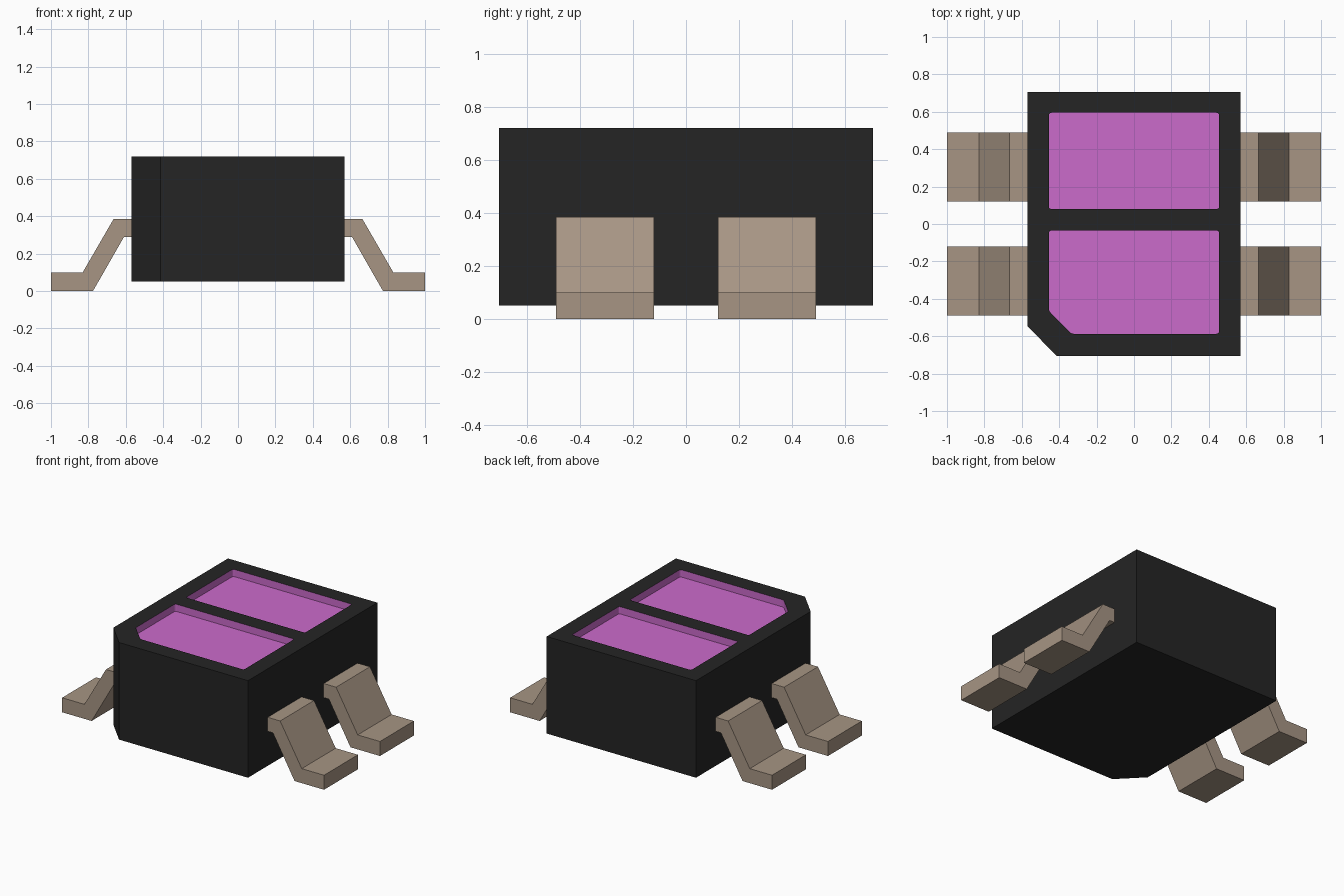
import bpy
import bmesh
from mathutils import Vector

cube = bpy.data.objects.get("Cube")
if cube:
    bpy.data.objects.remove(cube, do_unlink=True)


def material(name, color):
    m = bpy.data.materials.new(name)
    m.use_nodes = True
    m.diffuse_color = (*color, 1)
    bsdf = next(n for n in m.node_tree.nodes if n.type == 'BSDF_PRINCIPLED')
    bsdf.inputs["Base Color"].default_value = (*color, 1)
    return m


black = material("black plastic", (0.018, 0.018, 0.018))
pink = material("pink lens", (0.60, 0.147, 0.60))
metal = material("dull metal", (0.385, 0.30, 0.23))


def finish(bm, name, mats):
    mesh = bpy.data.meshes.new(name)
    bm.to_mesh(mesh)
    bm.free()
    for m in mats:
        mesh.materials.append(m)
    ob = bpy.data.objects.new(name, mesh)
    bpy.context.collection.objects.link(ob)
    return ob


def rounded(points, r, steps=4):
    """Round every corner of a 2D outline."""
    out = []
    for i, p in enumerate(points):
        p, a, b = Vector(p), Vector(points[i - 1]), Vector(points[(i + 1) % len(points)])
        s, e = p + (a - p).normalized() * r, p + (b - p).normalized() * r
        for k in range(steps + 1):
            t = k / steps
            out.append(s * (1 - t) ** 2 + p * 2 * t * (1 - t) + e * t * t)
    return out


def loop(bm, points, z):
    vs = [bm.verts.new((p[0], p[1], z)) for p in points]
    return vs, [bm.edges.new((v, vs[(i + 1) % len(vs)])) for i, v in enumerate(vs)]


def sink(bm, verts, z, mat):
    """Walls from a top loop down to z, closed by a cap facing along the axis."""
    low = [bm.verts.new((v.co.x, v.co.y, z)) for v in verts]
    n = len(verts)
    faces = [bm.faces.new((verts[i], verts[(i + 1) % n], low[(i + 1) % n], low[i]))
             for i in range(n)]
    faces.append(bm.faces.new(low))
    for f in faces:
        f.material_index = mat


# Housing: chamfered block with two shallow lens pockets sunk in its top
TOP, BOTTOM, FLOOR = 0.72, 0.05, 0.67
outline = [(-0.57, 0.705), (-0.57, -0.545), (-0.415, -0.705), (0.57, -0.705), (0.57, 0.705)]
back_pocket = [(-0.455, 0.595), (-0.455, 0.08), (0.455, 0.08), (0.455, 0.595)]
front_pocket = [(-0.455, -0.035), (-0.455, -0.465), (-0.335, -0.587),
                (0.455, -0.587), (0.455, -0.035)]

bm = bmesh.new()
loops = [loop(bm, p, TOP) for p in
         (outline, rounded(back_pocket, 0.015), rounded(front_pocket, 0.015))]
bmesh.ops.triangle_fill(bm, edges=[e for _, es in loops for e in es],
                        use_beauty=True, normal=(0, 0, 1))
sink(bm, loops[0][0], BOTTOM, 0)
for verts, _ in loops[1:]:
    sink(bm, verts, FLOOR, 1)
bmesh.ops.recalc_face_normals(bm, faces=bm.faces)
finish(bm, "housing", [black, pink])

# Bent leads: one gull-wing profile, extruded along y on both sides
profile = [(0.56, 0.385), (0.665, 0.385), (0.83, 0.10), (1.0, 0.10),
           (1.0, 0.0), (0.775, 0.0), (0.61, 0.288), (0.56, 0.288)]
for side, sx in (("left", 1), ("right", -1)):
    for end, y in (("front", -0.305), ("back", 0.305)):
        bm = bmesh.new()
        face = bm.faces.new([bm.verts.new((sx * x, y - 0.185, z)) for x, z in profile])
        ext = bmesh.ops.extrude_face_region(bm, geom=[face])
        moved = [g for g in ext["geom"] if isinstance(g, bmesh.types.BMVert)]
        bmesh.ops.translate(bm, verts=moved, vec=(0, 0.37, 0))
        bmesh.ops.recalc_face_normals(bm, faces=bm.faces)
        finish(bm, f"{end}_{side}_lead", [metal])
